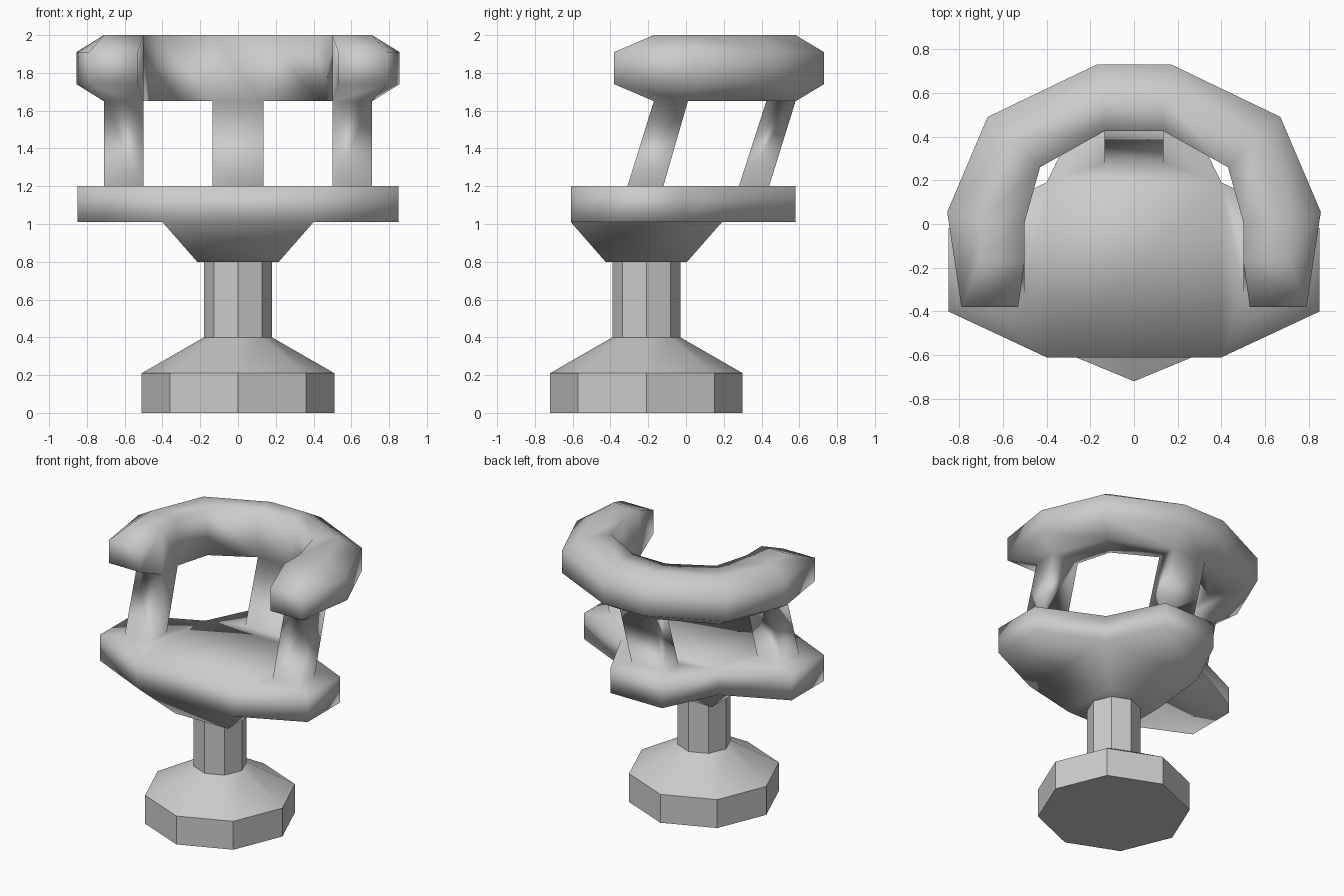
import bpy, bmesh, math

if "Cube" in bpy.data.objects:
    bpy.data.objects.remove(bpy.data.objects["Cube"])

CY = -0.21                      # centre of pedestal and seat in y


def make_object(name, bm):
    bmesh.ops.remove_doubles(bm, verts=bm.verts, dist=0.0005)
    bmesh.ops.recalc_face_normals(bm, faces=bm.faces)
    me = bpy.data.meshes.new(name)
    bm.to_mesh(me)
    bm.free()
    ob = bpy.data.objects.new(name, me)
    bpy.context.collection.objects.link(ob)
    return ob


def face(bm, pts):
    unique = list(dict.fromkeys(tuple(p) for p in pts))
    if len(unique) > 2:
        bm.faces.new([bm.verts.new(p) for p in unique])


def bridge(bm, a, b, skip=()):
    n = len(a)
    for i in range(n):
        if i not in skip:
            j = (i + 1) % n
            face(bm, (a[i], a[j], b[j], b[i]))


def at_z(pts, z):
    return [(x, y, z) for x, y in pts]


def flip(pts):
    return [(-p[0], *p[1:]) for p in pts]


# Pedestal: octagonal foot, sloped shoulder and column
bm = bmesh.new()
rings = [[(r * math.cos(k * math.pi / 4), CY + r * math.sin(k * math.pi / 4), z)
          for k in range(8)]
         for r, z in ((0.51, 0), (0.51, 0.21), (0.18, 0.4), (0.18, 0.8))]
for a, b in zip(rings, rings[1:]):
    bridge(bm, a, b)
face(bm, rings[0])
face(bm, rings[-1])
pedestal = make_object("pedestal", bm)
bpy.context.view_layer.objects.active = pedestal
pedestal.select_set(True)
bpy.ops.object.shade_smooth_by_angle(angle=math.radians(40))

# Seat: square centre with side and back tabs
bm = bmesh.new()
ZB, ZT = 1.01, 1.2              # seat bottom and top
RB, RT = 1.65, 2.0              # armrest bottom and top
HB, HT = 1.74, 1.91             # armrest outer edge
square = [(-0.4, -0.61), (0.4, -0.61), (0.4, 0.19), (-0.4, 0.19)]
side_tab = [(0.4, -0.61), (0.85, -0.4), (0.85, -0.02), (0.4, 0.19)]
back_tab = [(-0.4, 0.19), (0.4, 0.19), (0.21, 0.58), (-0.21, 0.58)]
face(bm, at_z(square, ZT))
outline = side_tab + [back_tab[2], back_tab[3]] + flip(side_tab)[::-1]
bridge(bm, at_z(outline, ZB), at_z(outline, ZT))
for tab in (side_tab, flip(side_tab), back_tab):
    face(bm, at_z(tab, ZB))

# Flare under the seat
small = [(x * 0.54, CY + (y - CY) * 0.54) for x, y in square]
bridge(bm, at_z(square, ZB), at_z(small, 0.8))
face(bm, at_z(small, 0.8))

# Leaning posts: seat tab -> foot of post -> underside of armrest
side_foot = [(0.5, -0.31), (0.71, -0.31), (0.71, -0.12), (0.5, -0.12)]
side_head = [(0.5, -0.17), (0.71, -0.17), (0.71, 0.01), (0.5, 0.01)]
back_foot = [(-0.135, 0.28), (0.135, 0.28), (0.135, 0.44), (-0.135, 0.44)]
back_head = [(-0.135, 0.425), (0.135, 0.425), (0.135, 0.58), (-0.135, 0.58)]
for tab, foot, head in ((side_tab, side_foot, side_head),
                        (flip(side_tab), flip(side_foot), flip(side_head)),
                        (back_tab, back_foot, back_head)):
    bridge(bm, at_z(tab, ZT), at_z(foot, ZT))
    bridge(bm, at_z(foot, ZT), at_z(head, RB))

# Armrest: stations of (inner, crest, outer) swept from one tip to the other
half = [((0.5, -0.17), (0.71, -0.17), (0.79, -0.38)),
        ((0.5, 0.01), (0.71, 0.01), (0.855, 0.055)),
        ((0.43, 0.26), (0.555, 0.39), (0.67, 0.49)),
        ((0.135, 0.425), (0.135, 0.58), (0.17, 0.73))]
stations = half + [flip(s) for s in half[::-1]]
sections = [[(*i, RT), (*c, RT), (*o, HT), (*o, HB), (*c, RB), (*i, RB)]
            for i, c, o in stations]
post_spans = (0, 3, 6)          # the posts join here, so no underside face
for k, (a, b) in enumerate(zip(sections, sections[1:])):
    bridge(bm, a, b, skip=(4,) if k in post_spans else ())

# Tapered armrest tips
for sign in (1, -1):
    i, c, o = half[0]
    tip = (0.53, -0.38)
    top = [(*i, RT), (*c, RT), (*o, HT), (*tip, HT)]
    low = [(*i, RB), (*c, RB), (*o, HB), (*tip, HB)]
    inner = [(*i, RT), (*tip, HT), (*tip, HB), (*i, RB)]
    cap = [(*tip, HT), (*o, HT), (*o, HB), (*tip, HB)]
    for quad in (top, low, inner, cap):
        face(bm, quad if sign > 0 else flip(quad))

chair = make_object("seat_posts_and_armrest", bm)
for p in chair.data.polygons:
    p.use_smooth = True
